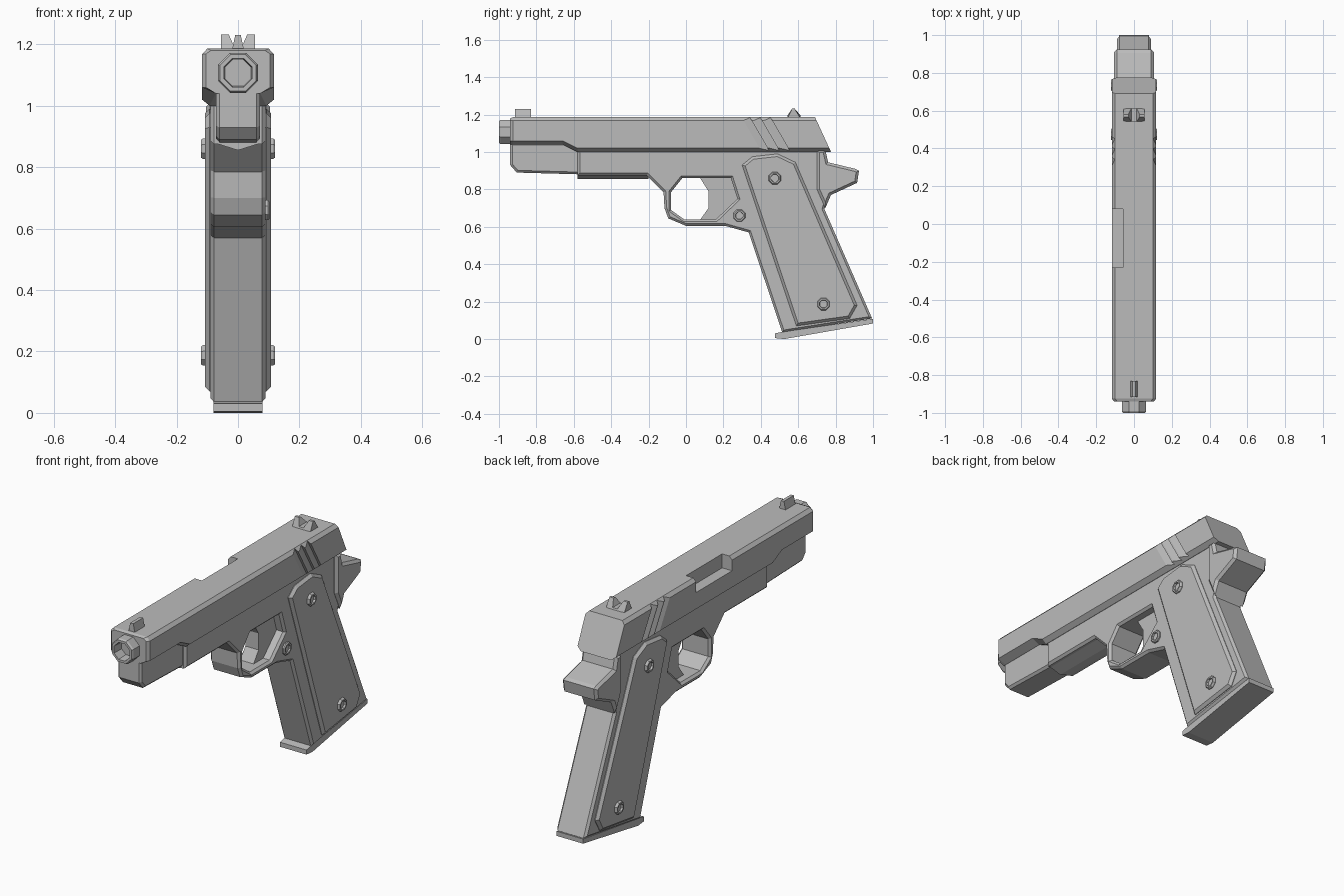
import bpy, bmesh, math
from mathutils import Vector

cube = bpy.data.objects.get("Cube")
if cube:
    bpy.data.objects.remove(cube, do_unlink=True)

steel = bpy.data.materials.new("plain_grey")
steel.use_nodes = True
GREY = (0.5, 0.5, 0.5, 1)
steel.diffuse_color = GREY
steel.node_tree.nodes["Principled BSDF"].inputs["Base Color"].default_value = GREY


def finish(name, bm):
    bmesh.ops.recalc_face_normals(bm, faces=bm.faces[:])
    mesh = bpy.data.meshes.new(name)
    bm.to_mesh(mesh)
    bm.free()
    mesh.materials.append(steel)
    obj = bpy.data.objects.new(name, mesh)
    bpy.context.collection.objects.link(obj)
    return obj


def oriented(pts, ccw):
    area = sum(a[0] * b[1] - b[0] * a[1] for a, b in zip(pts, pts[1:] + pts[:1]))
    return pts if (area > 0) == ccw else pts[::-1]


def inset(pts, d):
    """Move every side of a closed outline to its left by d."""
    out = []
    for i, p in enumerate(pts):
        p, a, b = Vector(p), Vector(pts[i - 1]), Vector(pts[(i + 1) % len(pts)])
        u, v = (p - a).normalized(), (b - p).normalized()
        n, m = Vector((-u.y, u.x)), Vector((-v.y, v.x))
        out.append(tuple(p + (n + m) * d / (1 + n.dot(m))))
    return out


def bridge(bm, r, s):
    for i in range(len(r)):
        bm.faces.new((r[i - 1], r[i], s[i], s[i - 1]))


def prism(name, pts, a, b, bevel=0, hole=None, axis="x"):
    """Extrude an outline from a to b, with chamfered rims and an optional hole."""
    bm = bmesh.new()
    loops = [oriented(pts, True)] + ([oriented(hole, False)] if hole else [])
    layers = [(a, 0), (b, 0)]
    if bevel:
        layers = [(a, bevel), (a + bevel, 0), (b - bevel, 0), (b, bevel)]
    ends = ([], [])
    for loop in loops:
        rings = []
        for t, d in layers:
            flat = inset(loop, d) if d else loop
            rings.append([bm.verts.new((t, p, q) if axis == "x" else (p, t, q)) for p, q in flat])
        for r, s in zip(rings, rings[1:]):
            bridge(bm, r, s)
        ends[0].append(rings[0])
        ends[1].append(rings[-1])
    for end in ends:
        if hole:
            edges = [bm.edges.get((r[i - 1], r[i])) for r in end for i in range(len(r))]
            bmesh.ops.triangle_fill(bm, edges=edges, use_beauty=True)
        else:
            bm.faces.new(end[0])
    return finish(name, bm)


def lathe(name, profile, centre, axis, sides=8):
    """Spin (radius, distance) points about an axis and cap both ends."""
    bm = bmesh.new()
    rings = []
    for r, t in profile:
        ring = []
        for i in range(sides):
            ang = (i + 0.5) * math.tau / sides
            p, q = r * math.cos(ang), r * math.sin(ang)
            off = (t, p, q) if axis == "x" else (p, t, q)
            ring.append(bm.verts.new(Vector(centre) + Vector(off)))
        rings.append(ring)
    for r, s in zip(rings, rings[1:]):
        bridge(bm, r, s)
    bm.faces.new(rings[0])
    bm.faces.new(rings[-1])
    return finish(name, bm)


def cut(obj, cutter):
    mod = obj.modifiers.new("cut", "BOOLEAN")
    mod.operation, mod.solver, mod.object = "DIFFERENCE", "EXACT", cutter
    bpy.context.view_layer.objects.active = obj
    bpy.ops.object.modifier_apply(modifier=mod.name)
    bpy.data.objects.remove(cutter, do_unlink=True)


# Slide: cross-sections lofted from muzzle to slanted rear
TOP = 1.186
bm = bmesh.new()
rings = []
for y, low, foot, trim in ((-.94, 1.06, .072, .012), (-.925, 1.06, .072, 0), (-.66, 1.06, .072, 0),
                           (-.58, 1.02, .092, 0), (.69, 1.02, .092, 0)):
    half = [(foot, low - .02), (.117 - trim, low), (.117 - trim, 1.168), (.1 - trim, TOP - trim / 2)]
    section = half + [(-x, z) for x, z in reversed(half)]
    slant = .46 if y > 0 else 0
    rings.append([bm.verts.new((x, y + (TOP - z) * slant, z)) for x, z in section])
for r, s in zip(rings, rings[1:]):
    bridge(bm, r, s)
bm.faces.new(rings[0])
bm.faces.new(rings[-1])
slide = finish("slide", bm)

# Ejection port and slanted grip serrations
cut(slide, prism("port_cutter", [(-.23, 1.11), (.08, 1.11), (.08, 1.25), (-.23, 1.25)], -.2, -.057))
for side in (1, -1):
    for y in (.35, .405, .46):
        bm = bmesh.new()
        ends = []
        for z in (.97, 1.22):
            shift = y + (1.17 - z) * .58
            ends.append([bm.verts.new((side * x, shift + dy, z))
                         for x, dy in ((.119, -.05), (.102, 0), (.15, 0), (.15, -.05))])
            bm.faces.new(ends[-1])
        bridge(bm, *ends)
        cut(slide, finish("serration_cutter", bm))

# Barrel with open muzzle
lathe("barrel", [(.07, .1), (.07, -.06), (.064, -.07), (.05, -.07), (.046, 0)], (0, -.93, 1.107), "y")

# Frame with trigger guard opening
prism("frame",
      [(-.58, 1.03), (-.58, .875), (-.21, .875), (-.12, .785), (-.115, .7), (-.095, .645), (0, .605),
       (.21, .605), (.335, .57), (.515, .035), (.995, .11), (.74, .695), (.77, .8), (.745, 1.03)],
      -.09, .09, .012,
      hole=[(-.02, .86), (.24, .86), (.275, .75), (.16, .64), (-.01, .64), (-.08, .69), (-.08, .785)])
prism("dust_cover", [(-.94, 1.05), (-.94, .93), (-.905, .89), (-.55, .88), (-.55, 1.05)],
      -.072, .072, .012)
prism("frame_ridge", [(-.08, .88), (0, .855), (.08, .88)], -.58, -.2, axis="y")
prism("beavertail", [(.7, 1.01), (.745, 1.01), (.76, .945), (.905, .91), (.925, .9), (.915, .835),
                     (.775, .77), (.745, .7), (.7, .8)], -.105, .105, .014)
prism("trigger", [(.07, .87), (.12, .79), (.12, .7), (.07, .63), (.2, .625), (.3, .75), (.3, .87)],
      -.04, .04)
prism("base_plate", [(.475, .03), (.475, .005), (.525, 0), (1, .083), (1, .108), (.515, .038)],
      -.08, .08)

# Grip panels, screws and the side pin
panel = [(.3, .93), (.355, .975), (.49, .99), (.585, .945), (.915, .18), (.875, .11), (.59, .07)]
for word, side in (("left", 1), ("right", -1)):
    a, b = sorted((side * .05, side * .107))
    prism(word + "_grip_panel", panel, a, b, .014)
    for place, y, z in (("upper", .475, .86), ("lower", .735, .187)):
        lathe(f"{word}_{place}_screw",
              [(.036, side * t) if t < .115 else (r, side * t) for r, t in
               ((.036, .09), (.036, .114), (.031, .121), (.023, .121))] + [(.021, side * .11)],
              (0, y, z), "x")
lathe("side_pin", [(.035, .07), (.035, .098), (.03, .103), (.022, .103), (.02, .094)],
      (0, .285, .66), "x")

# Sights
prism("front_sight", [(-.02, 1.18), (.02, 1.18), (.009, 1.23), (-.009, 1.23)], -.915, -.83, axis="y")
rear = prism("rear_sight", [(-.055, 1.18), (.055, 1.18), (.055, 1.232), (.03, 1.232), (.014, 1.196),
                            (-.014, 1.196), (-.03, 1.232), (-.055, 1.232)], .543, .612, axis="y")
for v in rear.data.vertices:
    if v.co.z > 1.2:
        v.co.y = .573 + (v.co.y - .573) * .2
